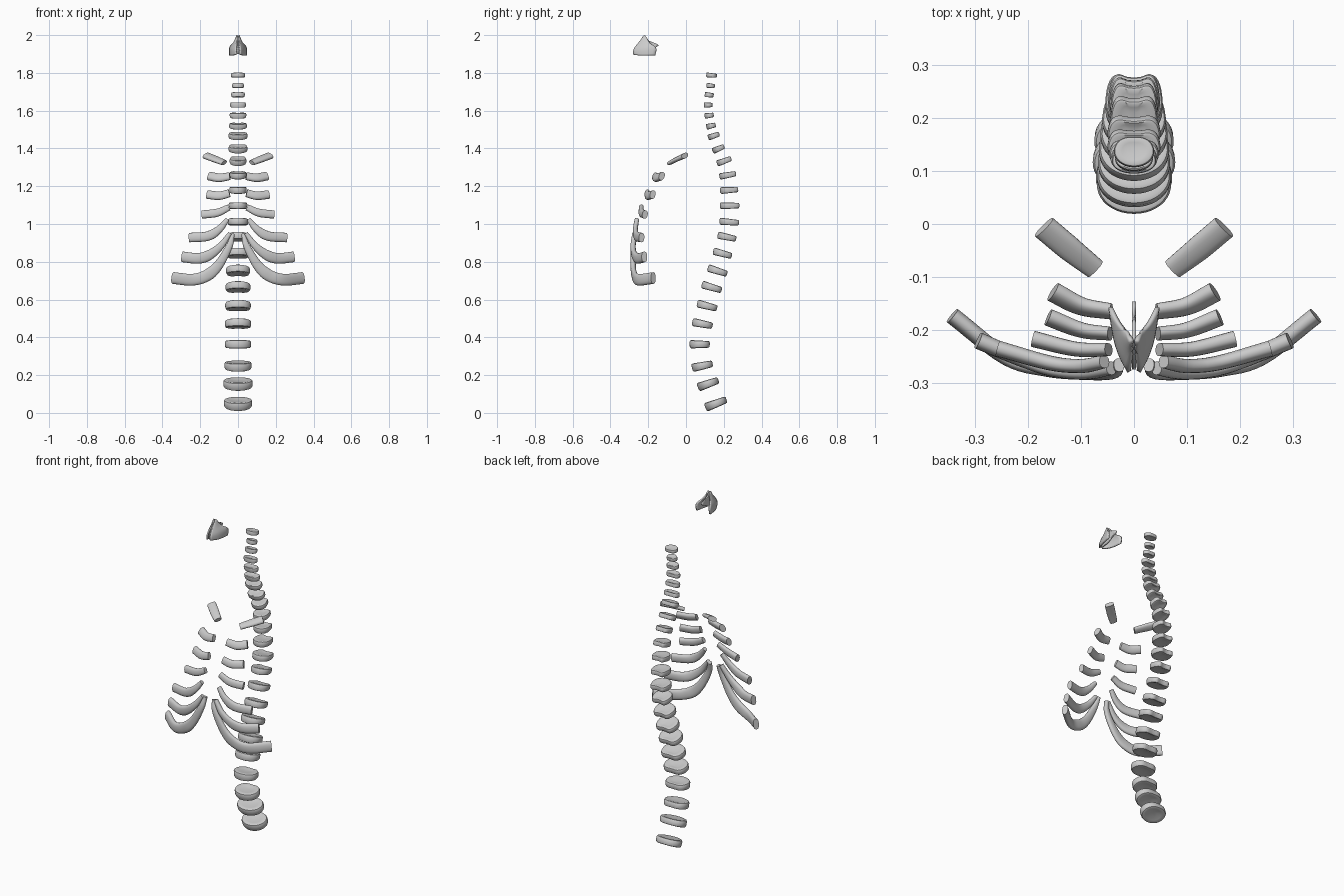
import bpy
import bmesh
import math
from mathutils import Vector

if "Cube" in bpy.data.objects:
    bpy.data.objects.remove(bpy.data.objects["Cube"], do_unlink=True)

# One pale grey cartilage material
GREY = (0.6, 0.6, 0.6, 1)
cartilage = bpy.data.materials.new("pale grey cartilage")
cartilage.use_nodes = True
cartilage.diffuse_color = GREY
cartilage.node_tree.nodes["Principled BSDF"].inputs["Base Color"].default_value = GREY


def finish(name, bm, sharp=40):
    """Turn a bmesh into a smooth shaded, coloured object."""
    bmesh.ops.recalc_face_normals(bm, faces=bm.faces)
    mesh = bpy.data.meshes.new(name)
    bm.to_mesh(mesh)
    bm.free()
    mesh.materials.append(cartilage)
    obj = bpy.data.objects.new(name, mesh)
    bpy.context.collection.objects.link(obj)
    bpy.ops.object.select_all(action='DESELECT')
    obj.select_set(True)
    bpy.context.view_layer.objects.active = obj
    bpy.ops.object.shade_smooth_by_angle(angle=math.radians(sharp))
    return obj


def skin(bm, rings):
    """Bridge successive closed rings of points and cap both ends."""
    loops = [[bm.verts.new(p) for p in ring] for ring in rings]
    count = len(loops[0])
    for low, high in zip(loops, loops[1:]):
        for i in range(count):
            j = (i + 1) % count
            bm.faces.new((low[i], low[j], high[j], high[i]))
    bm.faces.new(loops[0])
    bm.faces.new(loops[-1])


def smooth_path(points, steps=6):
    """Catmull-Rom samples through the control points."""
    pts = [Vector(p) for p in points]
    pts = [2 * pts[0] - pts[1]] + pts + [2 * pts[-1] - pts[-2]]
    samples = []
    for a, b, c, d in zip(pts, pts[1:], pts[2:], pts[3:]):
        for k in range(steps):
            t = k / steps
            samples.append(0.5 * (2 * b + (c - a) * t
                                  + (2 * a - 5 * b + 4 * c - d) * t * t
                                  + (3 * b - a - 3 * c + d) * t ** 3))
    return samples + [pts[-2]]


def power(value, exponent):
    """Signed power, used to square off round outlines."""
    return math.copysign(abs(value) ** exponent, value)


# Spinal discs, bottom to top: y, z, half width, half depth
DISCS = [
    (.16, .05, .075, .062), (.12, .155, .078, .061), (.09, .25, .072, .06),
    (.077, .363, .07, .058), (.092, .47, .07, .06), (.117, .565, .068, .06),
    (.142, .663, .066, .061), (.172, .75, .063, .06), (.199, .842, .06, .057),
    (.222, .93, .054, .056), (.235, 1.01, .054, .058), (.237, 1.097, .049, .058),
    (.234, 1.18, .046, .054), (.226, 1.26, .044, .05), (.206, 1.335, .044, .045),
    (.175, 1.40, .05, .037), (.15, 1.468, .05, .035), (.135, 1.52, .047, .028),
    (.125, 1.575, .044, .027), (.12, 1.63, .042, .025), (.125, 1.683, .036, .026),
    (.132, 1.732, .031, .024), (.137, 1.787, .038, .03),
]


def spinal_disc(index):
    y, z, width, depth = DISCS[index]
    before = DISCS[max(index - 1, 0)]
    after = DISCS[min(index + 1, len(DISCS) - 1)]
    tilt = math.atan2(before[0] - after[0], after[1] - before[1])
    up = index / len(DISCS)
    thick = .021 - .01 * up
    middle = math.sin(math.pi * up)
    notch = .06 + .26 * middle
    square = 1 - .35 * middle
    # height and size of each ring, from sunken underside to domed top
    profile = [(-.75, .3), (-.87, .6), (-1, .82), (-.88, .93), (-.5, .99),
               (.5, 1), (.88, .95), (1, .85), (.87, .6), (.75, .3)]
    rings = []
    for height, size in profile:
        ring = []
        for i in range(40):
            a = math.tau * i / 40
            s, c = math.sin(a), math.cos(a)
            back = math.exp(-(c / .5) ** 2) if s > 0 else 0
            if s > 0:
                s, c = power(s, square), power(c, square)
            px = width * size * c * (1 - .12 * middle * s)
            py = depth * size * (s - notch * back)
            pz = thick * height * (1 - .12 * s)
            ring.append((px, y + py * math.cos(tilt) - pz * math.sin(tilt),
                         z + py * math.sin(tilt) + pz * math.cos(tilt)))
        rings.append(ring)
    bm = bmesh.new()
    skin(bm, rings)
    finish(f"spinal_disc_{index + 1}", bm)


for number in range(len(DISCS)):
    spinal_disc(number)

# Rib cartilages, top to bottom: inner half height, outer half height,
# half thickness, twist in degrees, path
RIBS = [
    (.021, .025, .014, 55, [(.073, -.085, 1.324), (.12, -.048, 1.343),
                            (.17, -.006, 1.362)]),
    (.021, .024, .016, 25, [(.043, -.165, 1.253), (.1, -.155, 1.245),
                            (.153, -.128, 1.254)]),
    (.021, .023, .015, 15, [(.045, -.207, 1.163), (.1, -.2, 1.15),
                            (.162, -.176, 1.156)]),
    (.017, .022, .015, 10, [(.048, -.237, 1.088), (.11, -.236, 1.06),
                            (.19, -.217, 1.05)]),
    (.012, .025, .015, 5, [(.056, -.26, 1.024), (.1, -.268, .972),
                           (.16, -.262, .936), (.257, -.235, .928)]),
    (.011, .028, .016, 0, [(.043, -.272, .95), (.09, -.28, .885),
                           (.15, -.274, .837), (.21, -.255, .818),
                           (.294, -.22, .826)]),
    (.01, .031, .016, 0, [(.028, -.266, .947), (.045, -.28, .885),
                          (.1, -.28, .787), (.16, -.274, .73),
                          (.24, -.252, .705), (.343, -.173, .714)]),
]


def rib_cartilage(name, side, inner, outer, thick, twist, points):
    path = smooth_path([(side * x, y, z) for x, y, z in points])
    twist = math.radians(twist)
    rings = []
    for i, p in enumerate(path):
        along = (path[min(i + 1, len(path) - 1)] - path[max(i - 1, 0)]).normalized()
        front = Vector((0, -1, 0))
        front = (front - along * front.dot(along)).normalized()
        down = along.cross(front) * side
        major = down * math.cos(twist) + front * math.sin(twist)
        minor = front * math.cos(twist) - down * math.sin(twist)
        t = i / (len(path) - 1)
        half = inner + (outer - inner) * min(1, t * 1.8)
        flat = thick * (.8 + .2 * t)
        ring = []
        for k in range(20):
            a = math.tau * k / 20
            ring.append(p + minor * flat * power(math.cos(a), .85)
                        + major * half * power(math.sin(a), .85))
        rings.append(ring)
    bm = bmesh.new()
    skin(bm, rings)
    finish(name, bm)


for number, shape in enumerate(RIBS, 1):
    for label, side in (("left", 1), ("right", -1)):
        rib_cartilage(f"{label}_rib_cartilage_{number}", side, *shape)


def sheet(name, rows, thickness):
    """Thin curved sheet through a small grid of points."""
    bm = bmesh.new()
    grid = [[bm.verts.new(p) for p in row] for row in rows]
    for low, high in zip(grid, grid[1:]):
        for i in range(len(low) - 1):
            bm.faces.new((low[i], low[i + 1], high[i + 1], high[i]))
    obj = finish(name, bm, 60)
    soft = obj.modifiers.new("softness", 'SUBSURF')
    soft.levels = soft.render_levels = 2
    soft.boundary_smooth = 'PRESERVE_CORNERS'
    solid = obj.modifiers.new("thickness", 'SOLIDIFY')
    solid.thickness = thickness
    solid.offset = 0


# Nose: two flared wings, front edge to back edge in each row
WING = [
    [(.003, -.232, 1.978), (.004, -.22, 2.01), (.01, -.205, 1.975)],
    [(.006, -.258, 1.95), (.018, -.228, 1.955), (.028, -.19, 1.95)],
    [(.01, -.28, 1.922), (.035, -.235, 1.925), (.047, -.15, 1.938)],
    [(.008, -.278, 1.897), (.034, -.235, 1.89), (.043, -.163, 1.893)],
]
for label, side in (("left", 1), ("right", -1)):
    sheet(f"{label}_nose_wing",
          [[(side * x, y, z) for x, y, z in row] for row in WING], .008)

# Nose: central dividing plate
sheet("nose_divider", [
    [(0, -.232, 1.975), (0, -.218, 1.995), (0, -.205, 1.97)],
    [(0, -.262, 1.94), (0, -.215, 1.95), (0, -.125, 1.948)],
    [(0, -.275, 1.9), (0, -.215, 1.905), (0, -.175, 1.93)],
], .008)
